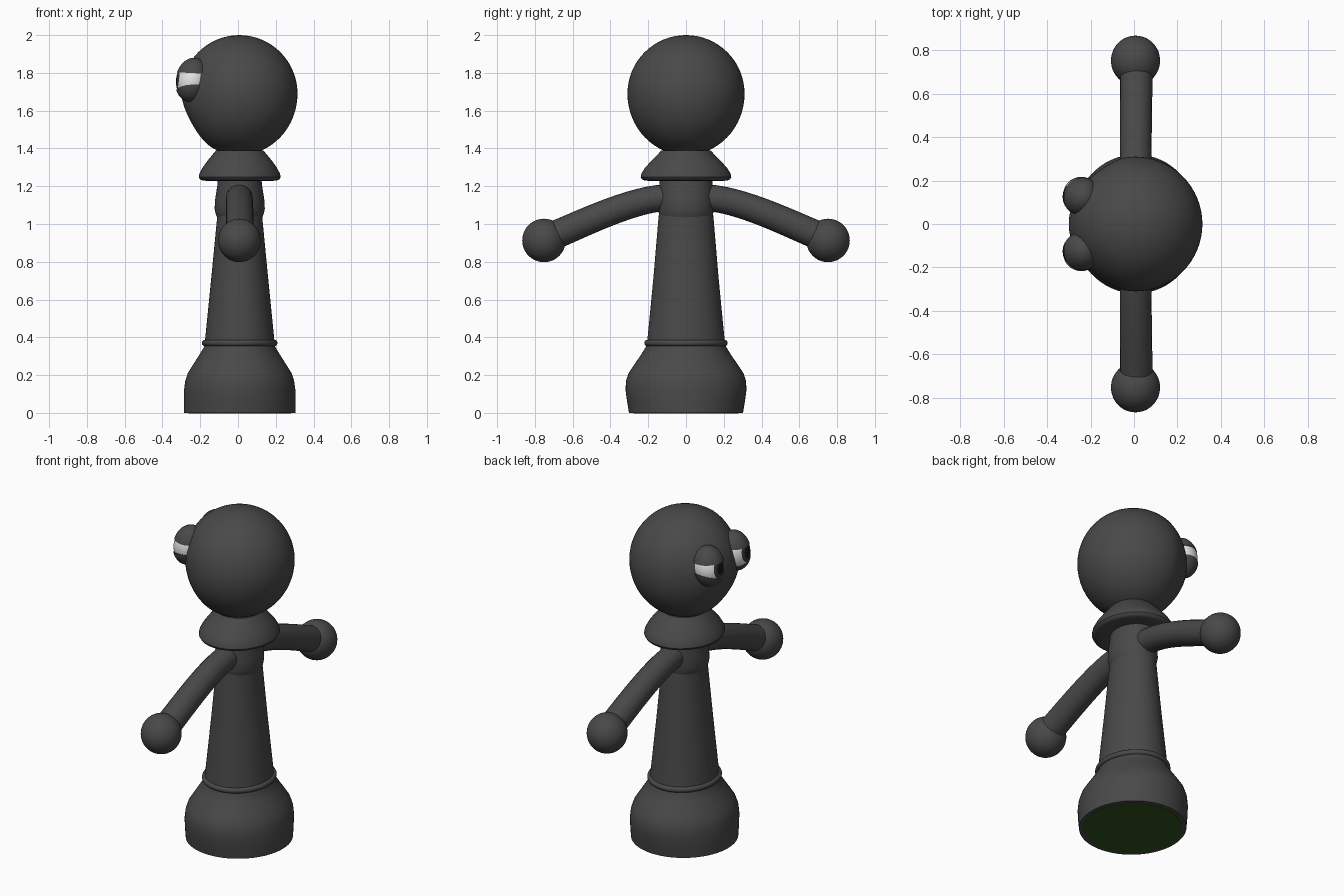
import bpy, bmesh, math
from mathutils import Vector, Matrix

if "Cube" in bpy.data.objects:
    bpy.data.objects.remove(bpy.data.objects["Cube"])


def material(name, rgb):
    m = bpy.data.materials.new(name)
    m.use_nodes = True
    m.diffuse_color = (*rgb, 1)
    m.node_tree.nodes["Principled BSDF"].inputs["Base Color"].default_value = (*rgb, 1)
    return m


charcoal = material("charcoal", (0.066, 0.066, 0.066))
white = material("eye_white", (0.8, 0.8, 0.8))
iris_grey = material("iris_grey", (0.04, 0.04, 0.04))
black = material("pupil_black", (0.008, 0.008, 0.008))
felt = material("green_felt", (0.028, 0.085, 0.012))


def finish(name, bm, mats, angle=40):
    bmesh.ops.recalc_face_normals(bm, faces=bm.faces)
    mesh = bpy.data.meshes.new(name)
    bm.to_mesh(mesh)
    bm.free()
    for m in mats:
        mesh.materials.append(m)
    ob = bpy.data.objects.new(name, mesh)
    bpy.context.collection.objects.link(ob)
    bpy.ops.object.select_all(action="DESELECT")
    ob.select_set(True)
    bpy.context.view_layer.objects.active = ob
    bpy.ops.object.shade_smooth_by_angle(angle=math.radians(angle))
    return ob


def lathe(name, profile, mats=(charcoal,), seg=64, cx=0.009):
    """Elliptical turning; each profile point is (x radius, y radius, z)."""
    bm = bmesh.new()
    rings = []
    for rx, ry, z in profile:
        rings.append([bm.verts.new((cx + rx * math.cos(a), ry * math.sin(a), z))
                      for a in (2 * math.pi * i / seg for i in range(seg))])
    for low, high in zip(rings, rings[1:]):
        for i in range(seg):
            j = (i + 1) % seg
            bm.faces.new((low[i], low[j], high[j], high[i]))
    bm.faces.new(rings[0])
    bm.faces.new(rings[-1])
    return finish(name, bm, mats)


def ball(radii, centre, rot=Matrix(), seg=48):
    bm = bmesh.new()
    bmesh.ops.create_uvsphere(bm, u_segments=seg, v_segments=seg // 2, radius=1)
    bm.transform(Matrix.Translation(centre) @ rot @ Matrix.Diagonal((*radii, 1)))
    return bm


# Base, felt pad, ring and tapering body
lathe("base", [(0.295, 0.302, 0), (0.296, 0.312, 0.06), (0.295, 0.32, 0.12),
               (0.288, 0.318, 0.17), (0.275, 0.304, 0.21), (0.25, 0.278, 0.25),
               (0.215, 0.24, 0.305), (0.188, 0.212, 0.35), (0.185, 0.208, 0.37)])
lathe("felt_pad", [(0.272, 0.277, -0.002), (0.272, 0.277, 0.004)], (felt,))
lathe("base_ring", [(0.185 + 0.015 * math.cos(t), 0.206 + 0.015 * math.cos(t),
                     0.37 + 0.016 * math.sin(t))
                    for t in (math.pi * (i / 8 - 0.5) for i in range(9))])
lathe("body", [(0.185, 0.206, 0.37), (0.15, 0.172, 0.72),
               (0.12, 0.146, 1.03), (0.11, 0.12, 1.24)])
lathe("shoulder_band", [(0.113, 0.13, 1.02), (0.126, 0.143, 1.05), (0.133, 0.147, 1.08),
                        (0.13, 0.146, 1.13), (0.119, 0.142, 1.2), (0.115, 0.138, 1.24)])

# Collar and head
lathe("collar", [(0.11, 0.12, 1.232), (0.17, 0.19, 1.228), (0.195, 0.217, 1.23),
                 (0.21, 0.233, 1.236), (0.217, 0.24, 1.248), (0.213, 0.236, 1.267),
                 (0.198, 0.218, 1.296), (0.172, 0.185, 1.333), (0.145, 0.152, 1.366),
                 (0.125, 0.13, 1.39)])
bm = ball((0.308, 0.31, 0.31), (0.007, 0, 1.69), seg=64)
for v in bm.verts:
    # Flattened cheeks, fuller chin and a shallow dent below the eyes
    v.co.y *= 1 - 0.12 * max(0, -0.05 - v.co.x) / 0.25
    if v.co.z < 1.69:
        v.co.z = 1.69 + (v.co.z - 1.69) * 1.05
    dent = (v.co - Vector((-0.25, 0, 1.52))).length
    if dent < 0.2:
        v.co.x += 0.018 * (1 - (dent / 0.2) ** 2) ** 2
finish("head", bm, (charcoal,))

# Arms and hands
for side, label in ((1, "back"), (-1, "front")):
    curve = bpy.data.curves.new(label + "_arm_path", "CURVE")
    curve.dimensions = "3D"
    curve.bevel_depth = 0.07
    curve.bevel_resolution = 8
    curve.resolution_u = 20
    spline = curve.splines.new("BEZIER")
    spline.bezier_points.add(1)
    start, end = spline.bezier_points
    start.co, start.handle_left, start.handle_right = [
        (0.007, side * y, z) for y, z in ((0.06, 1.14), (0, 1.14), (0.25, 1.15))]
    end.co, end.handle_left, end.handle_right = [
        (0.01, side * y, z) for y, z in ((0.72, 0.93), (0.53, 1.01), (0.8, 0.9))]
    end.radius = 1.08
    source = bpy.data.objects.new("arm_path", curve)
    bpy.context.collection.objects.link(source)
    bm = bmesh.new()
    tmp = source.to_mesh()
    bm.from_mesh(tmp)
    source.to_mesh_clear()
    bpy.data.objects.remove(source)
    finish(label + "_arm", bm, (charcoal,))
    finish(label + "_hand", ball((0.113, 0.115, 0.115), (0.007, side * 0.752, 0.913)), (charcoal,))

# Eyes with iris and pupil, and upper and lower lids
for side, label in ((1, "back"), (-1, "front")):
    centre = Vector((-0.243, side * 0.127, 1.763))
    tilt = Matrix.Rotation(-side * 0.35, 4, "Z") @ Matrix.Rotation(0.2, 4, "Y")
    # Sphere pole lies along the gaze, so that iris and pupil are whole rings
    gaze = Vector((-1, -side * 0.3, -0.1)).normalized()
    bm = bmesh.new()
    bmesh.ops.create_uvsphere(bm, u_segments=40, v_segments=40, radius=1)
    bm.transform(gaze.to_track_quat("Z", "Y").to_matrix().to_4x4())
    for f in bm.faces:
        angle = f.calc_center_median().angle(gaze)
        f.material_index = 2 if angle < 0.314 else 1 if angle < 0.55 else 0
    bm.transform(Matrix.Translation(centre) @ tilt @ Matrix.Diagonal((0.084, 0.087, 0.11, 1)))
    finish(label + "_eye", bm, (white, iris_grey, black))

    # The lower lid dips towards the nose
    for lid, height, normal in (("upper_lid", 0.036, (0.05, 0, 1)),
                                ("lower_lid", -0.052, (0.05, side * 0.3, -1))):
        bm = ball((0.088, 0.092, 0.118), centre, tilt)
        cut = bmesh.ops.bisect_plane(
            bm, geom=bm.verts[:] + bm.edges[:] + bm.faces[:],
            plane_co=centre + Vector((0, 0, height)),
            plane_no=Vector(normal), clear_inner=True)
        rim = [e for e in cut["geom_cut"] if isinstance(e, bmesh.types.BMEdge)]
        bmesh.ops.edgeloop_fill(bm, edges=rim)
        finish(label + "_" + lid, bm, (charcoal,))
